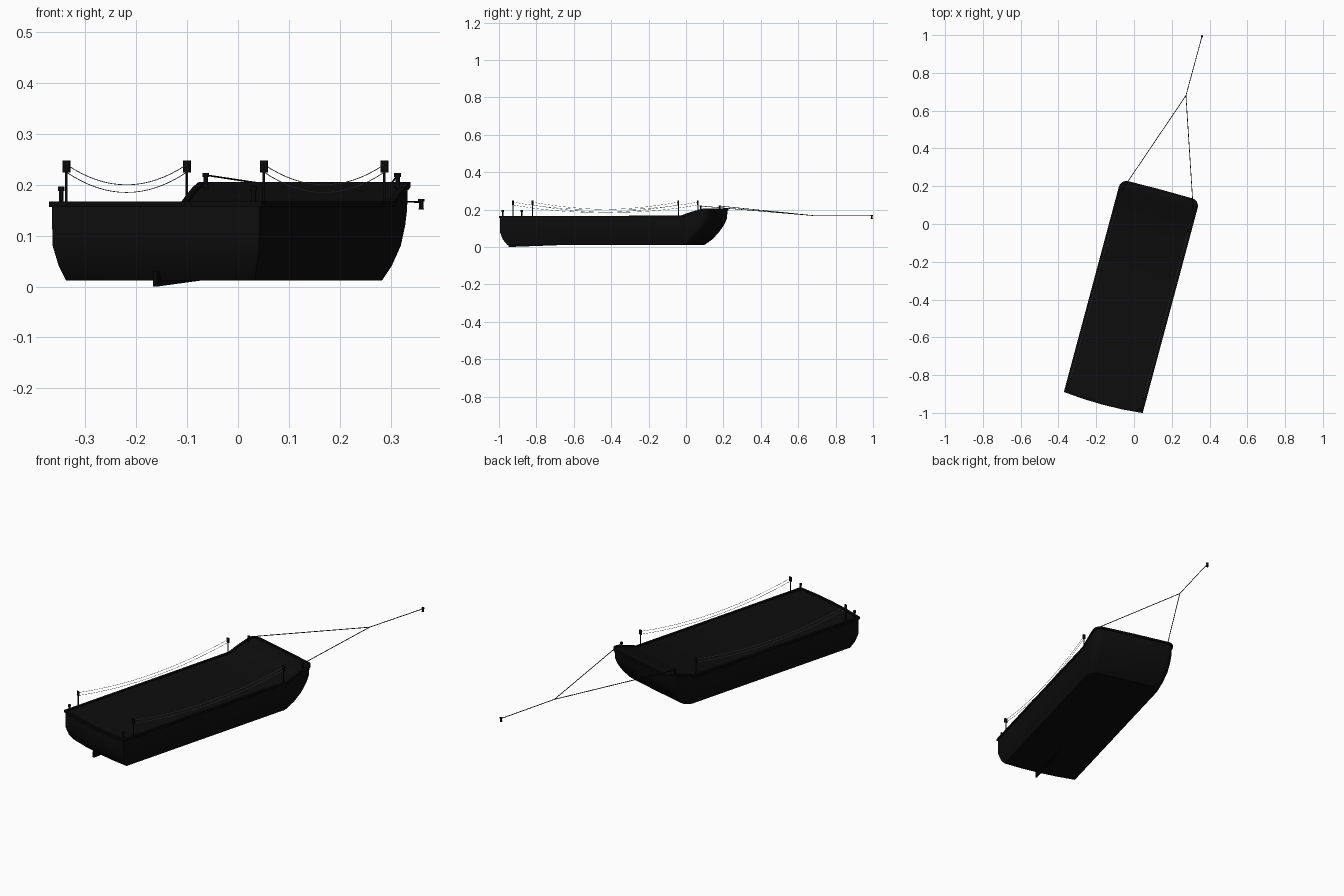
import bpy, bmesh, math
from mathutils import Matrix, Vector

cube = bpy.data.objects.get("Cube")
if cube:
    bpy.data.objects.remove(cube, do_unlink=True)

# The barge is built along +y, then turned as a whole
PLACE = Matrix.Rotation(math.radians(-15), 4, 'Z') @ Matrix.Translation((0.0875, 0, 0))


def material(name, grey):
    m = bpy.data.materials.new(name)
    m.use_nodes = True
    color = (grey, grey, grey, 1)
    m.diffuse_color = color
    m.node_tree.nodes["Principled BSDF"].inputs["Base Color"].default_value = color
    return m


BLACK = material("hull_black", 0.004)
FITTING = material("fitting_black", 0.003)
WIRE = material("wire_grey", 0.6)


def finish(name, bm, mat, smooth=True, normals=True):
    if normals:
        bmesh.ops.recalc_face_normals(bm, faces=bm.faces)
    me = bpy.data.meshes.new(name)
    bm.to_mesh(me)
    bm.free()
    ob = bpy.data.objects.new(name, me)
    bpy.context.collection.objects.link(ob)
    me.materials.append(mat)
    ob.matrix_world = PLACE
    if smooth:
        bpy.ops.object.select_all(action='DESELECT')
        ob.select_set(True)
        bpy.context.view_layer.objects.active = ob
        bpy.ops.object.shade_smooth_by_angle(angle=math.radians(25))
    return ob


def sheer(y):
    """Height of the gunwale: flat, then ramping up at the bow."""
    t = min(max((y - 0.05) / 0.13, 0), 1)
    return 0.167 + 0.039 * t * (1.3 - 0.3 * t)


def outline(w, stern, bow, r):
    """Plan outline from stern centre round to bow centre and back."""
    half = [(0, stern - 0.012), (w * 0.5, stern - 0.009)]
    for f in (0, 0.3, 0.6, 0.894, 0.93, 0.965):
        half.append((w, stern + f * (bow - r - stern)))
    for i in range(7):
        a = math.pi / 2 * i / 6
        half.append((w - r + r * math.cos(a), bow - r + r * math.sin(a)))
    half.append((0, bow + 0.002))
    return half + [(-x, y) for x, y in half[-2:0:-1]]


def ring(bm, pts, height):
    return [bm.verts.new((x, y, height(y))) for x, y in pts]


def bridge(bm, a, b):
    n = len(a)
    for i in range(n):
        j = (i + 1) % n
        bm.faces.new((a[i], a[j], b[j], b[i]))


def cap(bm, r):
    """Fill a symmetric ring with strips running across the beam."""
    n = len(r)
    for i in range(n // 2):
        quad = [r[i], r[i + 1], r[-i - 1], r[-i]]
        bm.faces.new(list(dict.fromkeys(quad)))


# Hull: level, half beam, stern, bow, corner radius
levels = [(0.012, 0.192, -0.915, 0.085, 0.04), (0.04, 0.201, -0.937, 0.124, 0.04),
          (0.08, 0.21, -0.95, 0.16, 0.04), (0.12, 0.211, -0.95, 0.188, 0.038),
          (0.152, 0.211, -0.95, 0.202, 0.037)]
bm = bmesh.new()
rings = [ring(bm, outline(*lv[1:]), lambda y, z=lv[0]: z) for lv in levels]
rings.append(ring(bm, outline(0.211, -0.95, 0.206, 0.036), lambda y: sheer(y) - 0.006))
for a, b in zip(rings, rings[1:]):
    bridge(bm, a, b)
cap(bm, rings[0])
cap(bm, rings[-1])
finish("hull_and_deck", bm, BLACK)

# Gunwale rail around the deck
bm = bmesh.new()
profile = [(0.005, -0.011), (0.005, 0), (-0.007, 0), (-0.007, -0.011)]
rings = [ring(bm, outline(0.211 + d, -0.95 - d, 0.206 + d, 0.036 + d),
              lambda y, h=h: sheer(y) + h) for d, h in profile]
for i in range(4):
    bridge(bm, rings[i], rings[(i + 1) % 4])
finish("gunwale_rail", bm, FITTING)

# Wedge-shaped skeg under the stern
bm = bmesh.new()
sides = []
for x in (-0.004, 0.004):
    sides.append([bm.verts.new((x, y, z)) for y, z in
                  ((-0.957, 0.0), (-0.62, 0.012), (-0.62, 0.016), (-0.957, 0.03))])
bridge(bm, *sides)
for s in sides:
    bm.faces.new(s)
finish("skeg", bm, FITTING, smooth=False)


def cylinder(bm, x, y, z0, z1, r):
    bmesh.ops.create_cone(bm, cap_ends=True, segments=12, radius1=r, radius2=r, depth=z1 - z0,
                          matrix=Matrix.Translation((x, y, (z0 + z1) / 2)))


def bollard(name, x, y, z, h):
    bm = bmesh.new()
    cylinder(bm, x, y, z, z + h, 0.0045)
    cylinder(bm, x, y, z + h * 0.75, z + h, 0.0068)
    cylinder(bm, x, y, z, z + h * 0.12, 0.006)
    finish(name, bm, FITTING)


def line(name, pts, radius, mat):
    cu = bpy.data.curves.new(name, 'CURVE')
    cu.dimensions = '3D'
    cu.bevel_depth = radius
    cu.bevel_resolution = 1
    sp = cu.splines.new('POLY')
    sp.points.add(len(pts) - 1)
    for p, co in zip(sp.points, pts):
        p.co = (*co, 1)
    ob = bpy.data.objects.new(name, cu)
    bpy.context.collection.objects.link(ob)
    cu.materials.append(mat)
    ob.matrix_world = PLACE


# Lamp posts, hanging wires, bollards and tow bridle on each side
AFT, FORE = -0.88, 0.035
inv = PLACE.inverted()
joint = inv @ Vector((0.275, 0.68, 0.168))
tow_end = inv @ Vector((0.36, 0.993, 0.166))
for side, s in (("left", 1), ("right", -1)):
    x = 0.201 * s
    for place, y in (("aft", AFT), ("fore", FORE)):
        bm = bmesh.new()
        cylinder(bm, x, y, 0.158, 0.226, 0.0025)
        bmesh.ops.create_cube(bm, size=1, matrix=Matrix.Translation((x, y, 0.236))
                              @ Matrix.Diagonal((0.015, 0.005, 0.023, 1)))
        finish(f"{side}_{place}_post", bm, FITTING, smooth=False)
    for tier, z in (("upper", 0.24), ("lower", 0.225)):
        pts = []
        for i in range(17):
            t = i / 16
            pts.append((x, AFT + t * (FORE - AFT), z - 0.16 * t * (1 - t)))
        line(f"{side}_{tier}_wire", pts, 0.0008, WIRE)
    bollard(f"{side}_aft_bollard", 0.196 * s, -0.938, 0.16, 0.037)
    bollard(f"{side}_bow_bollard", 0.195 * s, 0.157, 0.192, 0.031)
    line(f"{side}_bridle", [(0.195 * s, 0.157, 0.219), joint], 0.0018, FITTING)

# Tow line and its end spool
line("tow_line", [joint, tow_end], 0.0018, FITTING)
bollard("tow_spool", tow_end.x, tow_end.y, 0.151, 0.021)
